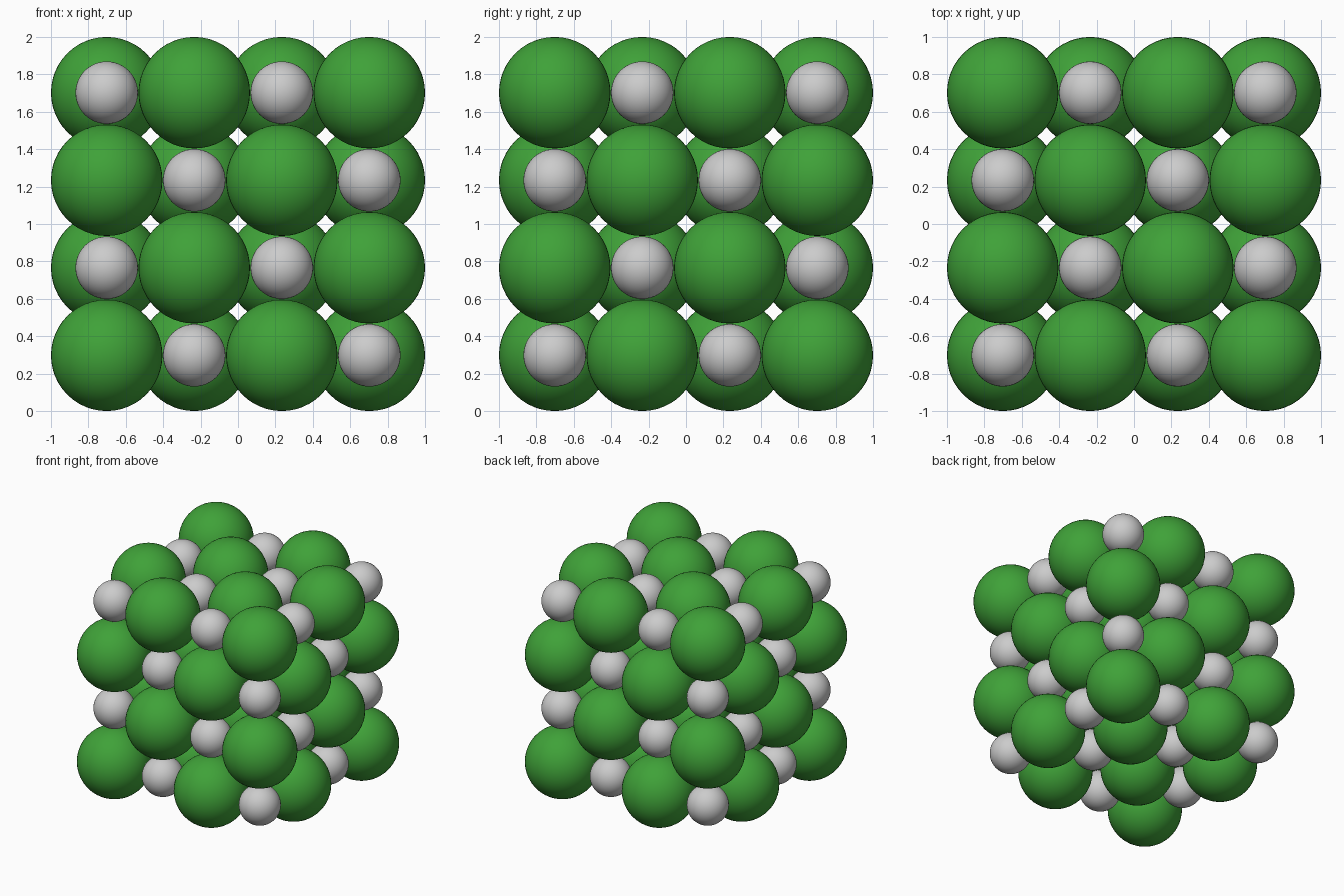
import bpy

if "Cube" in bpy.data.objects:
    bpy.data.objects.remove(bpy.data.objects["Cube"])

N = 4
STEP = 0.468
BIG, SMALL = 0.298, 0.167

green = bpy.data.materials.new("green")
green.diffuse_color = (0.05, 0.36, 0.04, 1)
green.use_nodes = True
green.node_tree.nodes["Principled BSDF"].inputs["Base Color"].default_value = green.diffuse_color


# One shared smooth sphere mesh per ion size
def sphere_mesh(name, radius, material=None):
    bpy.ops.mesh.primitive_uv_sphere_add(segments=48, ring_count=24, radius=radius)
    source = bpy.context.object
    bpy.ops.object.shade_smooth()
    mesh = source.data
    mesh.name = name
    if material:
        mesh.materials.append(material)
    bpy.data.objects.remove(source)
    return mesh


large_mesh = sphere_mesh("large_ion", BIG, green)
small_mesh = sphere_mesh("small_ion", SMALL)

# Alternating cubic lattice, large ions on even sites
for i in range(N):
    for j in range(N):
        for k in range(N):
            large = (i + j + k) % 2 == 0
            name = f"{'large' if large else 'small'}_ion_{i}{j}{k}"
            ion = bpy.data.objects.new(name, large_mesh if large else small_mesh)
            ion.location = ((i - 1.5) * STEP, (j - 1.5) * STEP, BIG + k * STEP)
            bpy.context.collection.objects.link(ion)
